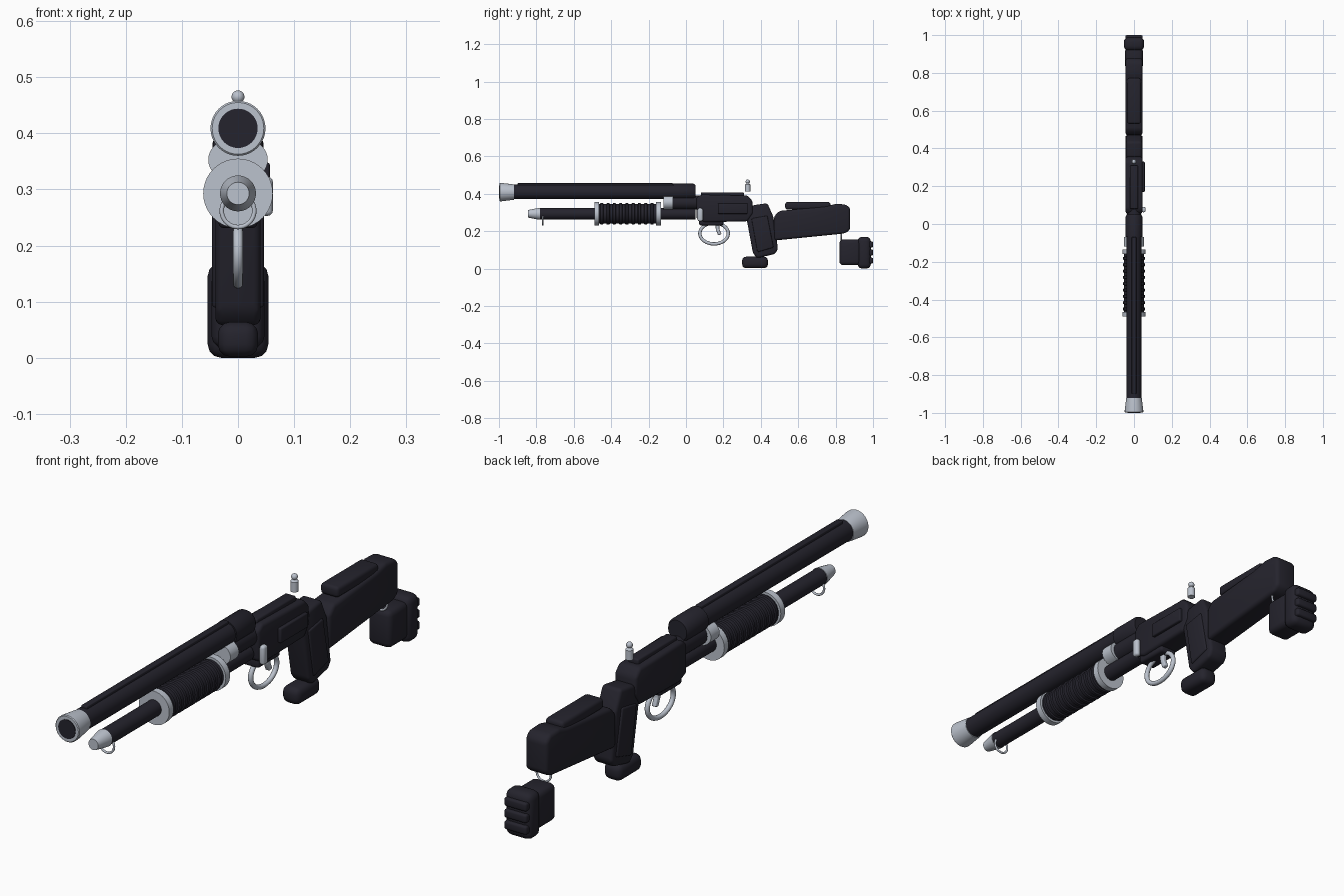
import bpy, bmesh, math
from mathutils import Matrix, Vector

if "Cube" in bpy.data.objects:
    bpy.data.objects.remove(bpy.data.objects["Cube"])


def material(name, rgb):
    m = bpy.data.materials.new(name)
    m.diffuse_color = (*rgb, 1)
    m.use_nodes = True
    m.node_tree.nodes["Principled BSDF"].inputs["Base Color"].default_value = m.diffuse_color
    return m


BLACK = material("gunmetal black", (0.018, 0.017, 0.026))
SILVER = material("silver metal", (0.50, 0.54, 0.61))


def finish(name, bm, mat):
    bmesh.ops.recalc_face_normals(bm, faces=bm.faces)
    me = bpy.data.meshes.new(name)
    bm.to_mesh(me)
    bm.free()
    ob = bpy.data.objects.new(name, me)
    bpy.context.collection.objects.link(ob)
    me.materials.append(mat)
    bpy.ops.object.select_all(action='DESELECT')
    bpy.context.view_layer.objects.active = ob
    ob.select_set(True)
    bpy.ops.object.shade_smooth_by_angle(angle=math.radians(35))
    return ob


def slab(name, pts, x0, x1, mat=BLACK, bevel=0.012):
    """Side profile of (y, z) points extruded from x0 to x1, edges rounded."""
    bm = bmesh.new()
    f = bm.faces.new([bm.verts.new((x0, y, z)) for y, z in pts])
    r = bmesh.ops.extrude_face_region(bm, geom=[f])
    vs = [g for g in r["geom"] if isinstance(g, bmesh.types.BMVert)]
    bmesh.ops.translate(bm, verts=vs, vec=(x1 - x0, 0, 0))
    bmesh.ops.bevel(bm, geom=bm.edges[:], offset=bevel, segments=3, profile=0.5,
                    affect='EDGES', clamp_overlap=True)
    return finish(name, bm, mat)


def box(name, x0, x1, y0, y1, z0, z1, mat=BLACK, bevel=0.01):
    return slab(name, [(y0, z0), (y1, z0), (y1, z1), (y0, z1)], x0, x1, mat, bevel)


def lathe(name, prof, z, mat, n=40, sz=1.0):
    """(y, radius) profile turned about an axis along y at height z."""
    bm = bmesh.new()
    rings = []
    for y, r in prof:
        rings.append([bm.verts.new((r * math.cos(2 * math.pi * i / n), y,
                                    z + sz * r * math.sin(2 * math.pi * i / n)))
                      for i in range(n)])
    for a, b in zip(rings, rings[1:]):
        for i in range(n):
            bm.faces.new((a[i], a[(i + 1) % n], b[(i + 1) % n], b[i]))
    bm.faces.new(rings[0])
    bm.faces.new(rings[-1])
    return finish(name, bm, mat)


def ring(name, center, ra, rb, tube, along_x, n=36, k=12):
    """Oval ring; lies in the YZ plane if along_x, else in the XZ plane."""
    bm = bmesh.new()
    grid = []
    for i in range(n):
        a = 2 * math.pi * i / n
        row = []
        for j in range(k):
            b = 2 * math.pi * j / k
            u = (ra + tube * math.cos(b)) * math.cos(a)
            w = (rb + tube * math.cos(b)) * math.sin(a)
            t = tube * math.sin(b)
            p = Vector((t, u, w)) if along_x else Vector((u, t, w))
            row.append(bm.verts.new(p + Vector(center)))
        grid.append(row)
    for i in range(n):
        for j in range(k):
            bm.faces.new((grid[i][j], grid[(i + 1) % n][j],
                          grid[(i + 1) % n][(j + 1) % k], grid[i][(j + 1) % k]))
    return finish(name, bm, SILVER)


# barrel group
lathe("barrel", [(-0.94, 0.039), (-0.07, 0.039), (-0.07, 0.044), (0.04, 0.044), (0.05, 0.038)], 0.412, BLACK)
lathe("muzzle", [(-0.998, 0.046), (-0.995, 0.049), (-0.985, 0.049), (-0.92, 0.041)], 0.411, SILVER)
lathe("bore", [(-1.0, 0.035), (-0.99, 0.035)], 0.411, BLACK)
box("barrel_rib", -0.012, 0.012, -0.90, -0.07, 0.44, 0.459, bevel=0.003)

# magazine tube and its cap
lathe("magazine_tube", [(-0.79, 0.03), (0.05, 0.03)], 0.295, BLACK)
lathe("magazine_cap", [(-0.845, 0.02), (-0.80, 0.029), (-0.78, 0.032)], 0.295, SILVER)
ring("front_sling_ring", (0, -0.765, 0.264), 0.029, 0.029, 0.004, False)

# clamp joining barrel and tube
lathe("barrel_clamp", [(-0.12, 0.053), (-0.07, 0.053)], 0.355, SILVER, sz=0.78)
lathe("clamp_sleeve", [(-0.07, 0.038), (0.08, 0.038)], 0.355, BLACK)

# ribbed pump handle
prof = [(-0.47, 0.053)]
for i in range(9):
    y = -0.45 + i * 0.0335
    prof += [(y - 0.009, 0.053), (y - 0.006, 0.058), (y + 0.006, 0.058), (y + 0.009, 0.053)]
lathe("pump_handle", prof + [(-0.155, 0.053)], 0.295, BLACK)
for n, y in (("front", -0.49), ("rear", -0.16)):
    lathe("pump_collar_" + n, [(y, 0.062), (y + 0.025, 0.062)], 0.295, SILVER)

# receiver
slab("receiver", [(0.055, 0.27), (0.10, 0.25), (0.33, 0.255), (0.36, 0.30), (0.355, 0.365),
                  (0.33, 0.392), (0.08, 0.398), (0.055, 0.38)], -0.045, 0.045)
box("receiver_top_rail", -0.022, 0.022, 0.08, 0.31, 0.385, 0.41, bevel=0.006)
box("receiver_floor", -0.035, 0.035, 0.07, 0.20, 0.233, 0.27, bevel=0.01)
box("ejection_port", 0.035, 0.057, 0.17, 0.33, 0.295, 0.35, bevel=0.005)
box("action_lever", 0.04, 0.062, 0.062, 0.09, 0.255, 0.325, SILVER, bevel=0.009)

# trigger and guard
ring("trigger_guard", (0, 0.15, 0.19), 0.076, 0.056, 0.009, True)
slab("trigger", [(0.155, 0.25), (0.18, 0.25), (0.178, 0.215), (0.19, 0.185),
                 (0.172, 0.18), (0.16, 0.21)], -0.009, 0.009, SILVER, bevel=0.004)

# rear sight post with a bead
bm = bmesh.new()
bmesh.ops.create_cone(bm, cap_ends=True, segments=24, radius1=0.014, radius2=0.014, depth=0.036,
                      matrix=Matrix.Translation((0, 0.33, 0.433)))
bmesh.ops.create_cone(bm, cap_ends=True, segments=24, radius1=0.014, radius2=0.007, depth=0.008,
                      matrix=Matrix.Translation((0, 0.33, 0.455)))
bmesh.ops.create_uvsphere(bm, u_segments=24, v_segments=12, radius=0.0115,
                          matrix=Matrix.Translation((0, 0.33, 0.467)))
finish("rear_sight", bm, SILVER)

# pistol grip
slab("grip", [(0.32, 0.29), (0.355, 0.34), (0.435, 0.352), (0.467, 0.28), (0.492, 0.105),
              (0.475, 0.08), (0.38, 0.058), (0.358, 0.085)], -0.04, 0.04)
for n, s in (("left", -1), ("right", 1)):
    slab("grip_panel_" + n, [(0.35, 0.27), (0.435, 0.285), (0.468, 0.115), (0.382, 0.09)],
         s * 0.03, s * 0.046, bevel=0.006)
box("grip_foot", -0.036, 0.036, 0.30, 0.438, 0.004, 0.066, bevel=0.022)

# stock with cheek rest
slab("stock", [(0.47, 0.152), (0.47, 0.28), (0.498, 0.31), (0.75, 0.335), (0.80, 0.348), (0.855, 0.345),
               (0.878, 0.325), (0.878, 0.21), (0.85, 0.19)], -0.045, 0.045, bevel=0.014)
box("cheek_rest", -0.037, 0.037, 0.53, 0.772, 0.318, 0.358, bevel=0.012)
ring("rear_sling_ring", (0, 0.83, 0.183), 0.029, 0.029, 0.004, False)

# butt pad
box("butt_block", -0.047, 0.047, 0.82, 0.935, 0.02, 0.158, bevel=0.02)
box("butt_pad", -0.054, 0.054, 0.918, 0.988, 0.002, 0.172, bevel=0.024)
for i in range(3):
    z = 0.045 + i * 0.043
    box("butt_ridge_%d" % (i + 1), -0.046, 0.046, 0.965, 1.0, z - 0.016, z + 0.016, bevel=0.008)

# settle exactly on the ground
low = min(v.co.z for o in bpy.data.objects for v in o.data.vertices)
for o in bpy.data.objects:
    o.data.transform(Matrix.Translation((0, 0, -low)))
